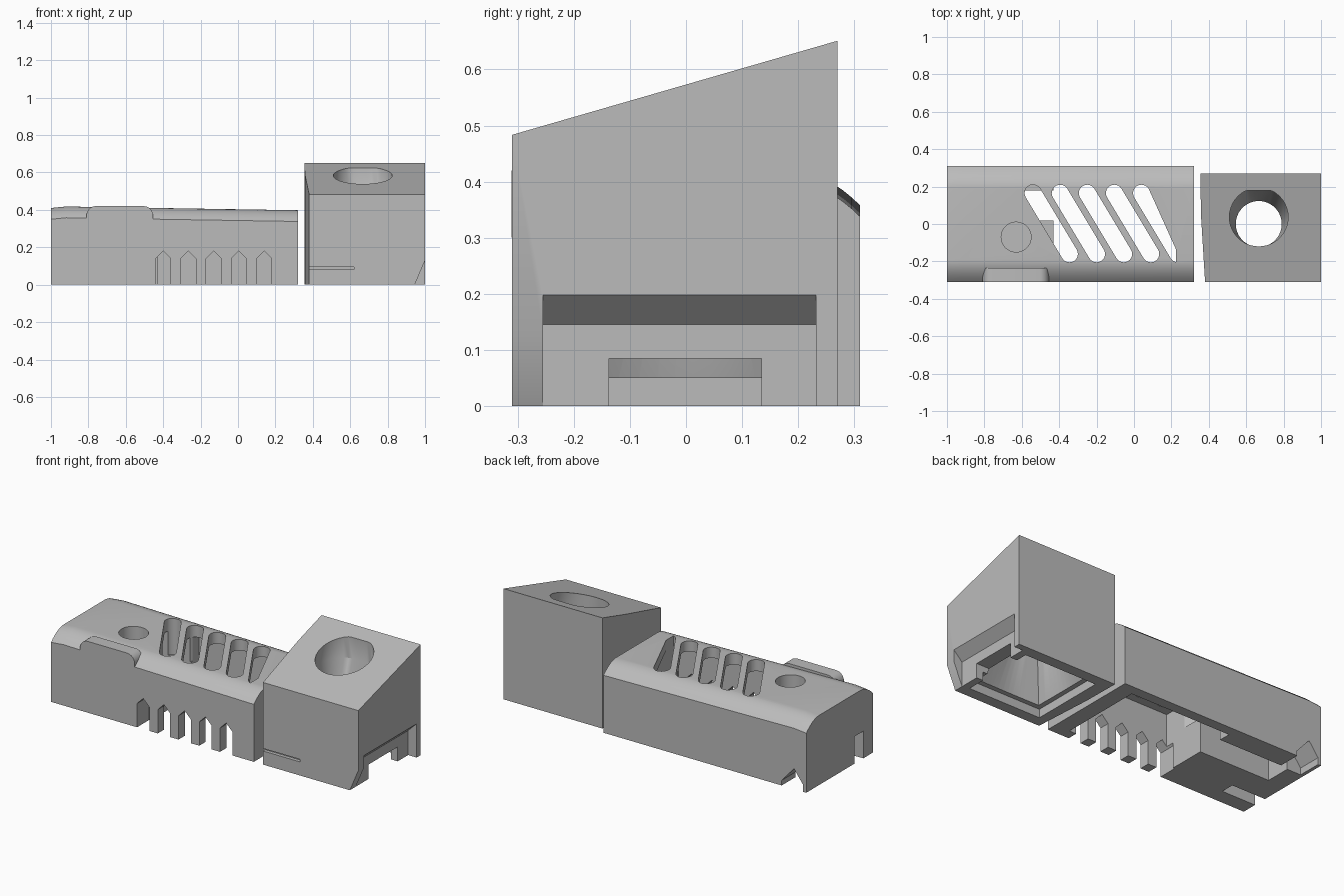
import bpy, bmesh, math

if "Cube" in bpy.data.objects:
    bpy.data.objects.remove(bpy.data.objects["Cube"])

grey = bpy.data.materials.new("plain grey")
grey.diffuse_color = (0.5, 0.5, 0.5, 1)
grey.use_nodes = True
grey.node_tree.nodes["Principled BSDF"].inputs["Base Color"].default_value = grey.diffuse_color


def loft(name, rings):
    """Closed solid through rings of equal point count."""
    bm = bmesh.new()
    vs = [[bm.verts.new(p) for p in r] for r in rings]
    n = len(rings[0])
    for a, b in zip(vs, vs[1:]):
        for i in range(n):
            j = (i + 1) % n
            bm.faces.new((a[i], a[j], b[j], b[i]))
    bm.faces.new(vs[0][::-1])
    bm.faces.new(vs[-1])
    bmesh.ops.recalc_face_normals(bm, faces=bm.faces)
    me = bpy.data.meshes.new(name)
    bm.to_mesh(me)
    bm.free()
    me.materials.append(grey)
    ob = bpy.data.objects.new(name, me)
    bpy.context.collection.objects.link(ob)
    return ob


def prism(name, pts, axis, lo, hi):
    """Extrude a 2D outline along one axis."""
    def place(p, t):
        q = list(p)
        q.insert("xyz".index(axis), t)
        return q
    return loft(name, [[place(p, t) for p in pts] for t in (lo, hi)])


def box(x0, x1, y0, y1, z0, z1):
    return prism("cutter", [(x0, y0), (x1, y0), (x1, y1), (x0, y1)], "z", z0, z1)


def circle(cx, cy, r, n=40):
    return [(cx + r * math.cos(2 * math.pi * i / n),
             cy + r * math.sin(2 * math.pi * i / n)) for i in range(n)]


def cut(target, tool):
    m = target.modifiers.new("cut", "BOOLEAN")
    m.operation, m.solver, m.object = "DIFFERENCE", "EXACT", tool
    bpy.context.view_layer.objects.active = target
    bpy.ops.object.modifier_apply(modifier=m.name)
    bpy.data.objects.remove(tool)


def smooth(ob):
    bpy.ops.object.select_all(action="DESELECT")
    ob.select_set(True)
    bpy.context.view_layer.objects.active = ob
    bpy.ops.object.shade_smooth_by_angle(angle=math.radians(25))


# Long cover: arched shoulders, slightly sloping roof
def cover_ring(x, top, drop=0.06):
    arc = [(0.31 - 0.12 * i / 8, top - drop * (1 - i / 8) ** 2) for i in range(9)]
    half = [(0.31, 0)] + arc
    return [(x, y, z) for y, z in half] + [(x, -y, z) for y, z in reversed(half)]


cover = loft("vented_cover", [cover_ring(-1, 0.41), cover_ring(-0.92, 0.418),
                              cover_ring(0.32, 0.398)])

# Main chamber and narrow rear channel, open below
cut(cover, box(-0.43, 0.225, -0.25, 0.25, -0.1, 0.34))
cut(cover, box(-0.89, -0.42, 0.02, 0.18, -0.1, 0.34))

# Slanted round-ended vents in the roof
for k in range(5):
    tx, bx = -0.54 + 0.145 * k, -0.345 + 0.145 * k
    ang = math.atan2(0.325, tx - bx)
    outline = []
    for i in range(13):
        a = ang - math.pi / 2 + math.pi * i / 12
        outline.append((tx + 0.045 * math.cos(a), 0.165 + 0.045 * math.sin(a)))
    for i in range(13):
        a = ang + math.pi / 2 + math.pi * i / 12
        outline.append((bx + 0.045 * math.cos(a), -0.16 + 0.045 * math.sin(a)))
    if k == 4:
        outline = [(min(x, 0.225), y) for x, y in outline]
    cut(cover, prism("cutter", outline, "z", 0.2, 0.6))

# Round pocket in the roof
cut(cover, prism("cutter", circle(-0.63, -0.07, 0.08), "z", 0.15, 0.6))

# Pointed slots along the front wall
for k in range(5):
    x = -0.4 + 0.135 * k
    cut(cover, prism("cutter", [(x - 0.04, -0.1), (x + 0.04, -0.1), (x + 0.04, 0.14),
                                (x, 0.18), (x - 0.04, 0.14)], "y", -0.4, -0.2))

# Pointed rear notch and end groove
cut(cover, prism("cutter", [(-0.98, -0.1), (-0.84, -0.1), (-0.84, 0.03), (-0.92, 0.12),
                            (-0.98, 0.04)], "y", 0.17, 0.4))
cut(cover, box(-1.1, -0.78, -0.22, -0.14, -0.1, 0.16))
smooth(cover)

# Rounded tab on the front shoulder
x0, x1, r = -0.81, -0.455, 0.05
tab_pts = [(x0, 0.3), (x1, 0.3)]
for cx, start in ((x1 - r, 0), (x0 + r, math.pi / 2)):
    for i in range(9):
        a = start + math.pi / 2 * i / 8
        tab_pts.append((cx + r * math.cos(a), 0.37 + r * math.sin(a)))
tab = prism("shoulder_tab", tab_pts, "y", -0.311, -0.235)
smooth(tab)

# Sloped-top block with a slightly tapered inner side
plan = [(0.38, -0.31), (1, -0.31), (1, 0.27), (0.355, 0.27), (0.358, 0.05)]
block = loft("sloped_block", [[(x, y, 0) for x, y in plan],
                              [(x, y, 0.573 + 0.289 * y) for x, y in plan]])

# Funnel opening down through the top, flat at its rear
upper = [(x, min(y, 0.18), 0.7) for x, y in circle(0.667, 0.037, 0.157)]
mid = [(x, min(y, 0.18), 0.5) for x, y in circle(0.667, 0.037, 0.157)]
throat = [(x, y, 0.36) for x, y in circle(0.667, 0, 0.123)]
low = [(x, y, 0.3) for x, y in circle(0.667, 0, 0.123)]
cut(block, loft("cutter", [upper, mid, throat, low]))

# Hopper below: square rim narrowing up to the round throat
neck = circle(0, 0, 1)


def square(z, hx, hy):
    pts = []
    for c, s in neck:
        m = max(abs(c), abs(s))
        pts.append((0.667 + hx * c / m, -0.02 + hy * s / m, z))
    return pts


cut(block, loft("cutter", [square(-0.1, 0.235, 0.225), square(0.05, 0.235, 0.225)]))
cut(block, loft("cutter", [square(0.04, 0.21, 0.2),
                           [(0.667 + 0.123 * c, 0.123 * s, 0.33) for c, s in neck]]))

# Undercut along the outer side, leaving a rear post
cut(block, prism("cutter", [(0.945, -0.1), (1.1, -0.1), (1.1, 0.295), (0.945, 0.145)],
                 "y", -0.255, 0.232))
cut(block, prism("cutter", [(0.945, -0.1), (1.1, -0.1), (1.1, 0.366), (0.945, 0)],
                 "y", -0.4, -0.25))
cut(block, box(0.85, 1.1, -0.137, 0.135, -0.1, 0.085))

# Thin groove on the front
cut(block, box(0.3, 0.62, -0.4, -0.29, 0.08, 0.095))
smooth(block)
